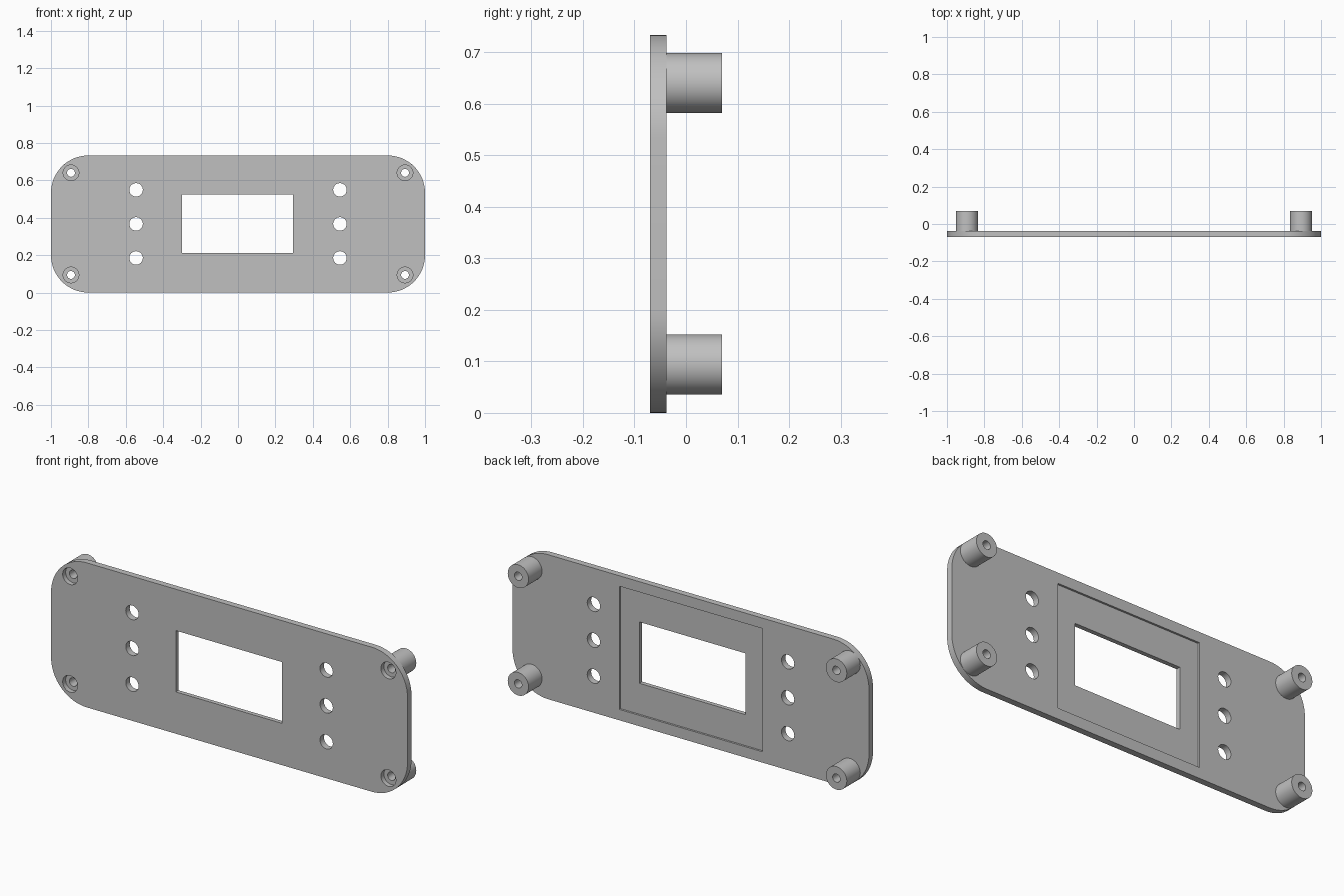
import bpy, bmesh, math
from mathutils import Matrix, Vector

cube = bpy.data.objects.get("Cube")
if cube:
    bpy.data.objects.remove(cube, do_unlink=True)

HEIGHT, MID = 0.733, 0.367
FRONT, REAR, BOSS_END = -0.07, -0.038, 0.07
CORNER = 0.2
BOSS_X, BOSS_DZ, BOSS_R, SCREW_R = 0.893, 0.273, 0.0585, 0.021

grey = bpy.data.materials.new("light_grey_plastic")
grey.use_nodes = True
grey.diffuse_color = (0.53, 0.53, 0.53, 1)
grey.node_tree.nodes["Principled BSDF"].inputs["Base Color"].default_value = grey.diffuse_color


def finish(name, bm):
    bmesh.ops.recalc_face_normals(bm, faces=bm.faces[:])
    mesh = bpy.data.meshes.new(name)
    bm.to_mesh(mesh)
    bm.free()
    mesh.materials.append(grey)
    obj = bpy.data.objects.new(name, mesh)
    bpy.context.collection.objects.link(obj)
    return obj


def activate(obj):
    bpy.ops.object.select_all(action='DESELECT')
    obj.select_set(True)
    bpy.context.view_layer.objects.active = obj


def add_prism(bm, outline, y0, y1):
    """Extrude an x-z outline from y0 to y1."""
    face = bm.faces.new([bm.verts.new((x, y0, z)) for x, z in outline])
    new = bmesh.ops.extrude_face_region(bm, geom=[face])["geom"]
    verts = [v for v in new if isinstance(v, bmesh.types.BMVert)]
    bmesh.ops.translate(bm, vec=(0, y1 - y0, 0), verts=verts)


def circle(x, z, r, n=48):
    return [(x + r * math.cos(math.tau * i / n), z + r * math.sin(math.tau * i / n))
            for i in range(n)]


def rect(x0, x1, z0, z1):
    return [(x0, z0), (x1, z0), (x1, z1), (x0, z1)]


def cut(target, cutter):
    mod = target.modifiers.new("cut", 'BOOLEAN')
    mod.operation, mod.solver, mod.object = 'DIFFERENCE', 'EXACT', cutter
    activate(target)
    bpy.ops.object.modifier_apply(modifier=mod.name)
    bpy.data.objects.remove(cutter, do_unlink=True)


# Panel with rounded corners
outline = []
for k, (sx, sz) in enumerate([(1, 1), (-1, 1), (-1, -1), (1, -1)]):
    for i in range(17):
        a = math.radians(90 * (k + i / 16))
        outline.append((sx * (1 - CORNER) + CORNER * math.cos(a),
                        HEIGHT / 2 + sz * (HEIGHT / 2 - CORNER) + CORNER * math.sin(a)))
bm = bmesh.new()
add_prism(bm, outline, FRONT, REAR)
panel = finish("panel", bm)

boss_spots = [(sx * BOSS_X, MID + sz * BOSS_DZ) for sx in (-1, 1) for sz in (-1, 1)]

# Pockets: display recess at the rear, screw head counterbores at the front
bm = bmesh.new()
add_prism(bm, rect(-0.403, 0.4, 0.055, 0.68), REAR - 0.01, REAR + 0.05)
for x, z in boss_spots:
    add_prism(bm, circle(x, z, 0.042), FRONT - 0.05, FRONT + 0.024)
cut(panel, finish("pocket_cutter", bm))

# Through cuts: display window, button holes, screw holes
bm = bmesh.new()
add_prism(bm, rect(-0.3, 0.295, 0.212, 0.523), -0.2, 0.2)
for sx in (-1, 1):
    for row in (-1, 0, 1):
        add_prism(bm, circle(sx * 0.545, MID + row * 0.182, 0.036), -0.2, 0.2)
for x, z in boss_spots:
    add_prism(bm, circle(x, z, SCREW_R), -0.2, 0.2)
cut(panel, finish("through_cutter", bm))

# Hollow mounting bosses, lathed around y
parts = [panel]
for x, z in boss_spots:
    bm = bmesh.new()
    profile = [(BOSS_R, REAR), (BOSS_R, BOSS_END), (SCREW_R, BOSS_END), (SCREW_R, REAR)]
    verts = [bm.verts.new((r, y, 0)) for r, y in profile]
    edges = [bm.edges.new(pair) for pair in zip(verts, verts[1:])]
    bmesh.ops.spin(bm, geom=verts + edges, cent=(0, 0, 0), axis=(0, 1, 0),
                   angle=math.tau, steps=48, use_merge=True)
    bmesh.ops.remove_doubles(bm, verts=bm.verts[:], dist=0.0001)
    bm.transform(Matrix.Translation(Vector((x, 0, z))))
    side = "left" if x > 0 else "right"
    level = "upper" if z > MID else "lower"
    parts.append(finish(f"{level}_{side}_boss", bm))

for obj in parts:
    activate(obj)
    bpy.ops.object.shade_smooth_by_angle(angle=math.radians(30))

# Make sure each boss faces outwards, as its base is open
for obj in parts[1:]:
    mesh = obj.data
    rim = max(mesh.polygons, key=lambda p: p.center.y)
    if rim.normal.y < 0:
        mesh.flip_normals()
